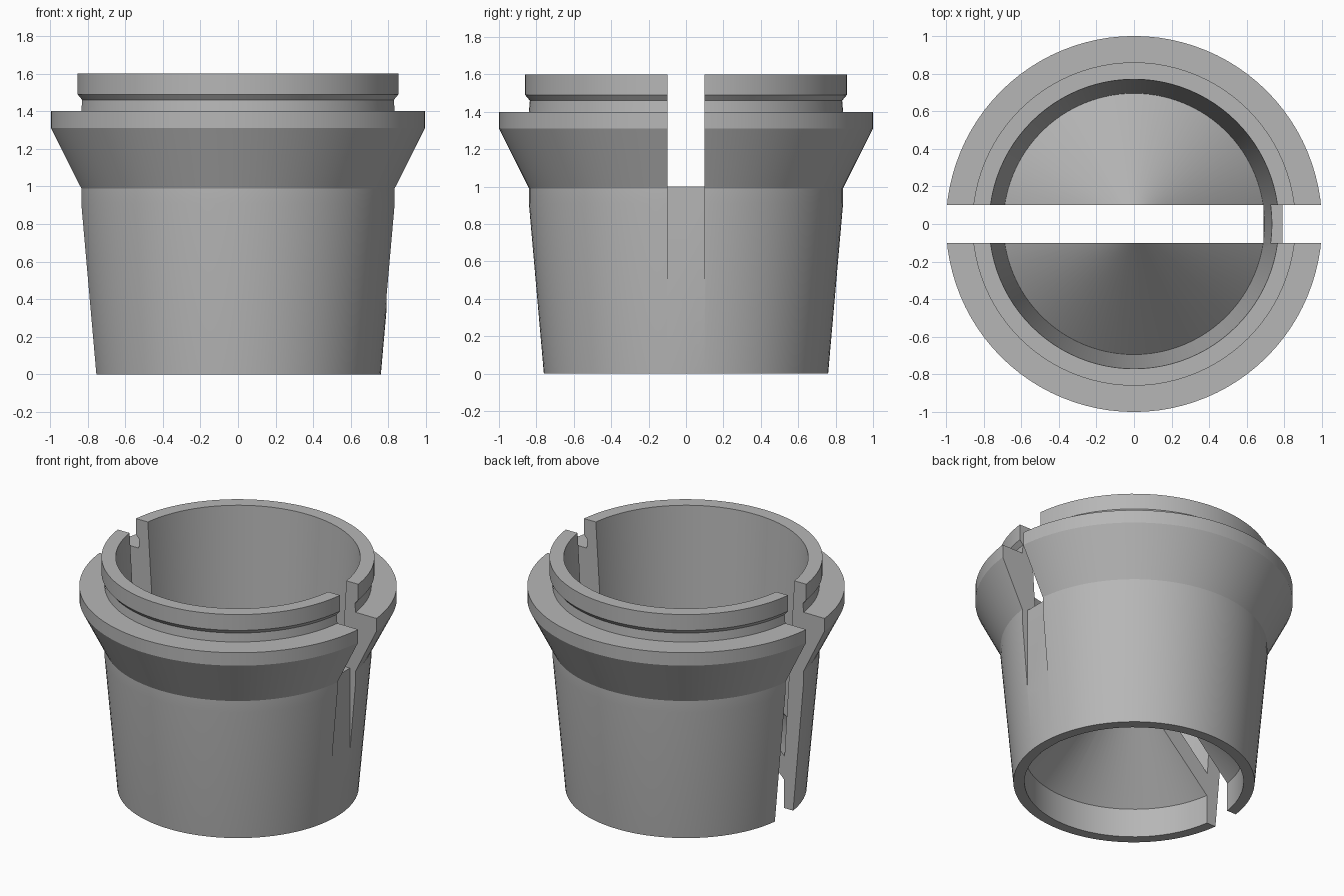
import bpy, bmesh, math
from mathutils import Matrix, Vector

default = bpy.data.objects.get("Cube")
if default:
    bpy.data.objects.remove(default, do_unlink=True)

grey = bpy.data.materials.new("plain_grey")
grey.use_nodes = True
colour = (0.47, 0.47, 0.47, 1)
grey.diffuse_color = colour
grey.node_tree.nodes["Principled BSDF"].inputs["Base Color"].default_value = colour


def finish(name, bm):
    mesh = bpy.data.meshes.new(name)
    bm.to_mesh(mesh)
    bm.free()
    obj = bpy.data.objects.new(name, mesh)
    bpy.context.collection.objects.link(obj)
    mesh.materials.append(grey)
    return obj


def lathe(name, profile, steps):
    bm = bmesh.new()
    verts = [bm.verts.new((r, 0, z)) for r, z in profile]
    edges = [bm.edges.new(pair) for pair in zip(verts, verts[1:])]
    bmesh.ops.spin(bm, geom=verts + edges, cent=(0, 0, 0), axis=(0, 0, 1),
                   angle=math.tau, steps=steps)
    bmesh.ops.remove_doubles(bm, verts=bm.verts, dist=0.0001)
    bmesh.ops.recalc_face_normals(bm, faces=bm.faces)
    return finish(name, bm)


def box(name, low, high):
    low, high = Vector(low), Vector(high)
    bm = bmesh.new()
    bmesh.ops.create_cube(bm, size=1, matrix=Matrix.Translation((low + high) / 2)
                          @ Matrix.Diagonal((*(high - low), 1)))
    obj = finish(name, bm)
    obj.hide_render = True
    return obj


# Flanged sleeve with a grooved neck and a conical web inside
sleeve = lathe("split_sleeve", [
    (0, 0.89), (0.69, 0.2), (0.69, 0),           # web underside and lower bore
    (0.76, 0), (0.84, 0.91), (0.84, 0.99),       # tapered body
    (1, 1.31), (1, 1.4),                         # flange
    (0.84, 1.4), (0.835, 1.46), (0.86, 1.49), (0.86, 1.6),  # neck and rim
    (0.77, 1.6), (0.695, 0.36), (0, 1.06),       # upper bore and web top
], 96)

# Full-length slot, short opposite slot, and shallow flat below it
half = 0.1
cutters = [
    box("long_slot_cutter", (-1.2, -half, -0.2), (0.688, half, 1.8)),
    box("short_slot_cutter", (0.5, -half, 1), (1.2, half, 1.8)),
    box("flat_cutter", (0.79, -half, 0.2), (1.2, half, 1.2)),
]
bpy.ops.object.select_all(action="DESELECT")
sleeve.select_set(True)
bpy.context.view_layer.objects.active = sleeve
for cutter in cutters:
    cut = sleeve.modifiers.new(cutter.name, "BOOLEAN")
    cut.operation = "DIFFERENCE"
    cut.solver = "EXACT"
    cut.object = cutter
    bpy.ops.object.modifier_apply(modifier=cut.name)
    bpy.data.objects.remove(cutter, do_unlink=True)

bpy.ops.object.shade_smooth_by_angle(angle=math.radians(20))
